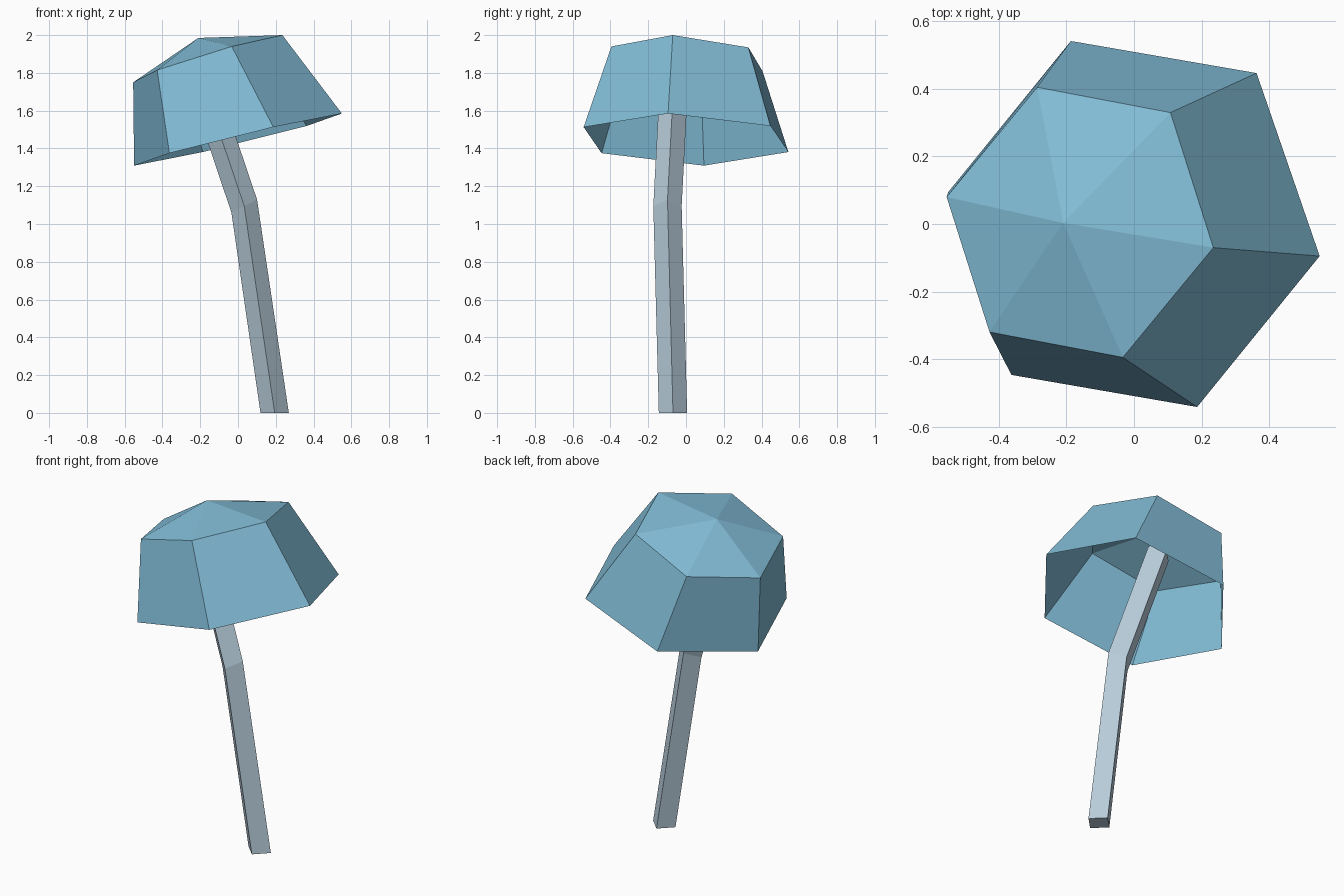
import bpy
from mathutils import Vector as V

if "Cube" in bpy.data.objects:
    bpy.data.objects.remove(bpy.data.objects["Cube"])


def material(name, rgb):
    m = bpy.data.materials.new(name)
    m.diffuse_color = (*rgb, 1)
    m.use_nodes = True
    m.node_tree.nodes["Principled BSDF"].inputs["Base Color"].default_value = m.diffuse_color
    return m


def make(name, verts, faces, mat):
    me = bpy.data.meshes.new(name)
    me.from_pydata([tuple(v) for v in verts], [], faces)
    me.materials.append(mat)
    me.update()
    ob = bpy.data.objects.new(name, me)
    bpy.context.collection.objects.link(ob)
    return ob


def hexagon(c, u, w):
    """Regular hexagon in space from its centre and two neighbouring spokes."""
    c, u, w = V(c), V(u), V(w)
    return [c + s for s in (u, w, w - u, -u, -w, u - w)]


def diamond(c, u):
    """Four-sided section from its centre and its +x spoke."""
    c, u, w = V(c), V(u), V((0, 0.075, 0))
    return [c + s for s in (u, w, -u, -w)]


def bands(n, rings):
    """Quads joining successive rings of n points."""
    return [(r * n + i, r * n + (i + 1) % n, (r + 1) * n + (i + 1) % n, (r + 1) * n + i)
            for r in range(rings - 1) for i in range(n)]


blue = material("soft blue", (0.22, 0.50, 0.67))
pale = material("pale grey blue", (0.48, 0.61, 0.71))

# Cap: open thin shell, tilted hexagonal rim and shoulder with a low peak
rim = hexagon((0, 0, 1.447), (0.55, -0.095, 0.138), (0.363, 0.447, 0.072))
shoulder = hexagon((-0.16, 0.005, 1.875), (0.395, -0.075, 0.125), (0.268, 0.325, 0.06))
peak = [V((-0.21, 0.003, 1.985))]
make("cap", rim + shoulder + peak,
     bands(6, 2) + [(6 + i, 6 + (i + 1) % 6, 12) for i in range(6)], blue)

# Stem: square post set cornerwise, bent once
stem = (diamond((0.194, -0.069, 0), (0.075, 0, 0))
        + diamond((0.033, -0.098, 1.095), (0.068, 0, 0.034))
        + diamond((-0.225, -0.058, 1.86), (0.071, 0, 0.024)))
make("stem", stem, bands(4, 3) + [(3, 2, 1, 0), (8, 9, 10, 11)], pale)
